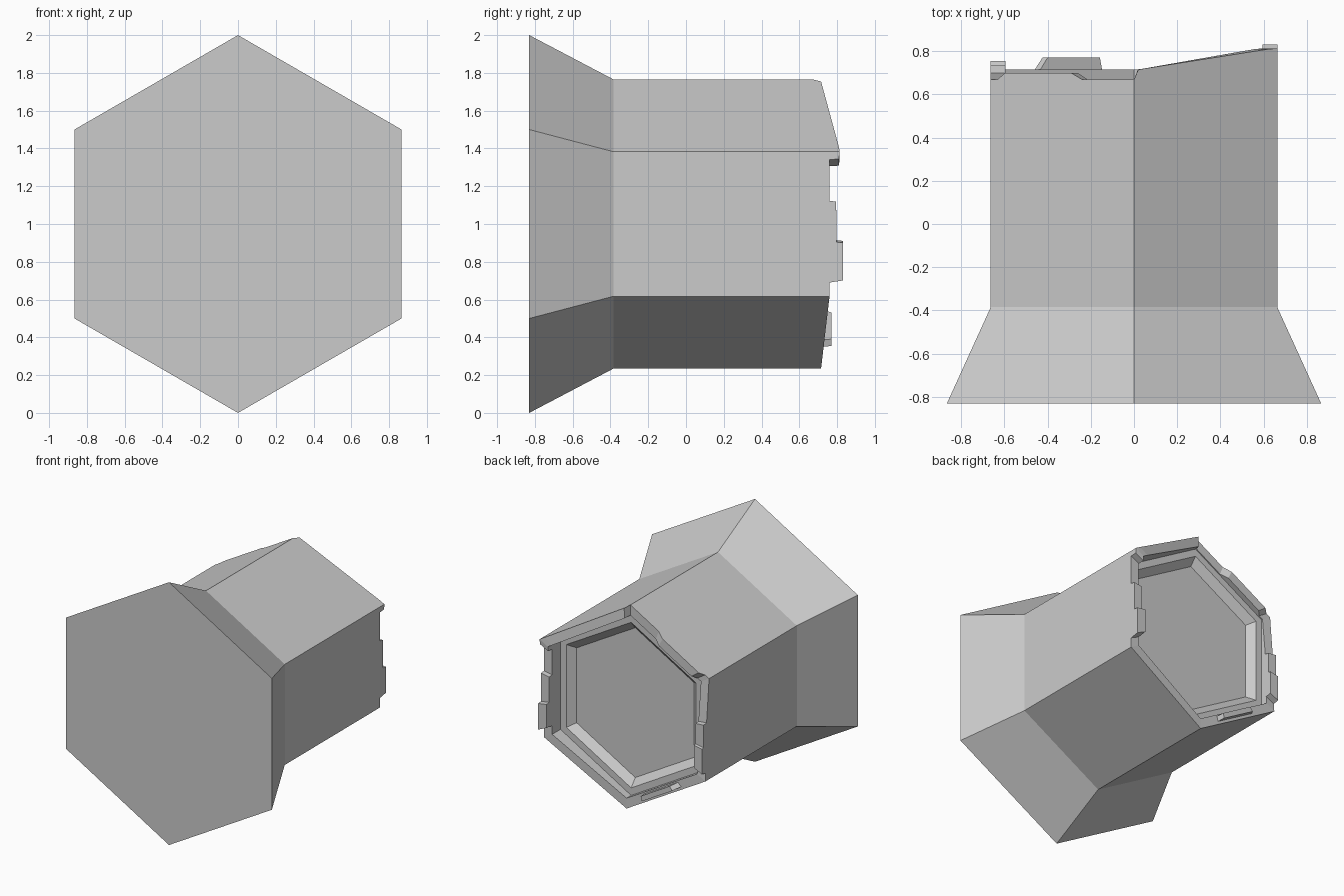
import bpy, bmesh
from math import sin, cos, pi, floor

cube = bpy.data.objects.get("Cube")
if cube:
    bpy.data.objects.remove(cube)

grey = bpy.data.materials.new("light grey")
grey.use_nodes = True
COLOUR = (0.6, 0.6, 0.6, 1)
grey.diffuse_color = COLOUR
grey.node_tree.nodes["Principled BSDF"].inputs["Base Color"].default_value = COLOUR

OUTER, INNER, BASE = 0.766, 0.687, 0.64


def hex_point(s, radius, y):
    """Point on a hexagon outline; s counts corners from the top towards +x."""
    k = floor(s)
    t = s - k
    a, b = k * pi / 3, (k + 1) * pi / 3
    x = sin(a) * (1 - t) + sin(b) * t
    z = cos(a) * (1 - t) + cos(b) * t
    return (x * radius, y, 1 + z * radius)


def finish(name, bm):
    bmesh.ops.recalc_face_normals(bm, faces=bm.faces)
    mesh = bpy.data.meshes.new(name)
    bm.to_mesh(mesh)
    bm.free()
    mesh.materials.append(grey)
    obj = bpy.data.objects.new(name, mesh)
    bpy.context.collection.objects.link(obj)
    return obj


def bridge(bm, loop_a, loop_b):
    n = len(loop_a)
    for i in range(n):
        j = (i + 1) % n
        bm.faces.new((loop_a[i], loop_a[j], loop_b[j], loop_b[i]))


def hex_rings(name, rings, cap_start=False, cap_end=False):
    bm = bmesh.new()
    loops = [[bm.verts.new(hex_point(k, r, y)) for k in range(6)] for r, y in rings]
    for a, b in zip(loops, loops[1:]):
        bridge(bm, a, b)
    if cap_start:
        bm.faces.new(loops[0])
    if cap_end:
        bm.faces.new(loops[-1])
    return finish(name, bm)


# Flared hollow body: front plate, flare, barrel, seat, inner ledge, bevel and floor
hex_rings("flared_body",
          [(1, -0.83), (OUTER, -0.385), (OUTER, BASE), (INNER, BASE),
           (INNER, 0.66), (0.63, 0.66), (0.57, 0.61)],
          cap_start=True, cap_end=True)

# Stepped back rim: (position along the hexagon, height in y)
rim_profile = [
    (0, 0.668), (0.03, 0.715), (0.94, 0.81),             # rising upper edge
    (1, 0.813), (1.05, 0.81), (1.055, 0.76),             # overhanging tip
    (1.34, 0.76), (1.345, 0.795), (1.625, 0.797),        # middle tab
    (1.63, 0.83), (1.89, 0.83), (1.905, 0.76),           # lower tab
    (2, 0.76), (3, 0.715), (4, 0.715),                   # lower edges
    (4.08, 0.71), (4.09, 0.755), (4.34, 0.755),          # opposite lower tab
    (4.345, 0.735), (4.57, 0.735), (4.575, 0.70),        # opposite middle tab
    (5, 0.67), (5.05, 0.67), (5.1, 0.70),
    (5.56, 0.70), (5.64, 0.668),                         # raised pad
]
bm = bmesh.new()
loops = [[bm.verts.new(hex_point(s, r, y if top else BASE)) for s, y in rim_profile]
         for r, top in ((OUTER, False), (OUTER, True), (INNER, True), (INNER, False))]
for a, b in zip(loops, loops[1:]):
    bridge(bm, a, b)
finish("back_rim", bm)

# Small ramped catch on the lower edge
bm = bmesh.new()
sections = []
for s, y in ((3.24, 0.70), (3.26, 0.77), (3.66, 0.77), (3.73, 0.70)):
    sections.append([bm.verts.new(hex_point(s, r, h))
                     for r, h in ((0.742, 0.69), (0.742, y), (0.70, y), (0.70, 0.69))])
for a, b in zip(sections, sections[1:]):
    bridge(bm, a, b)
bm.faces.new(sections[0])
bm.faces.new(sections[-1])
finish("lower_catch", bm)
